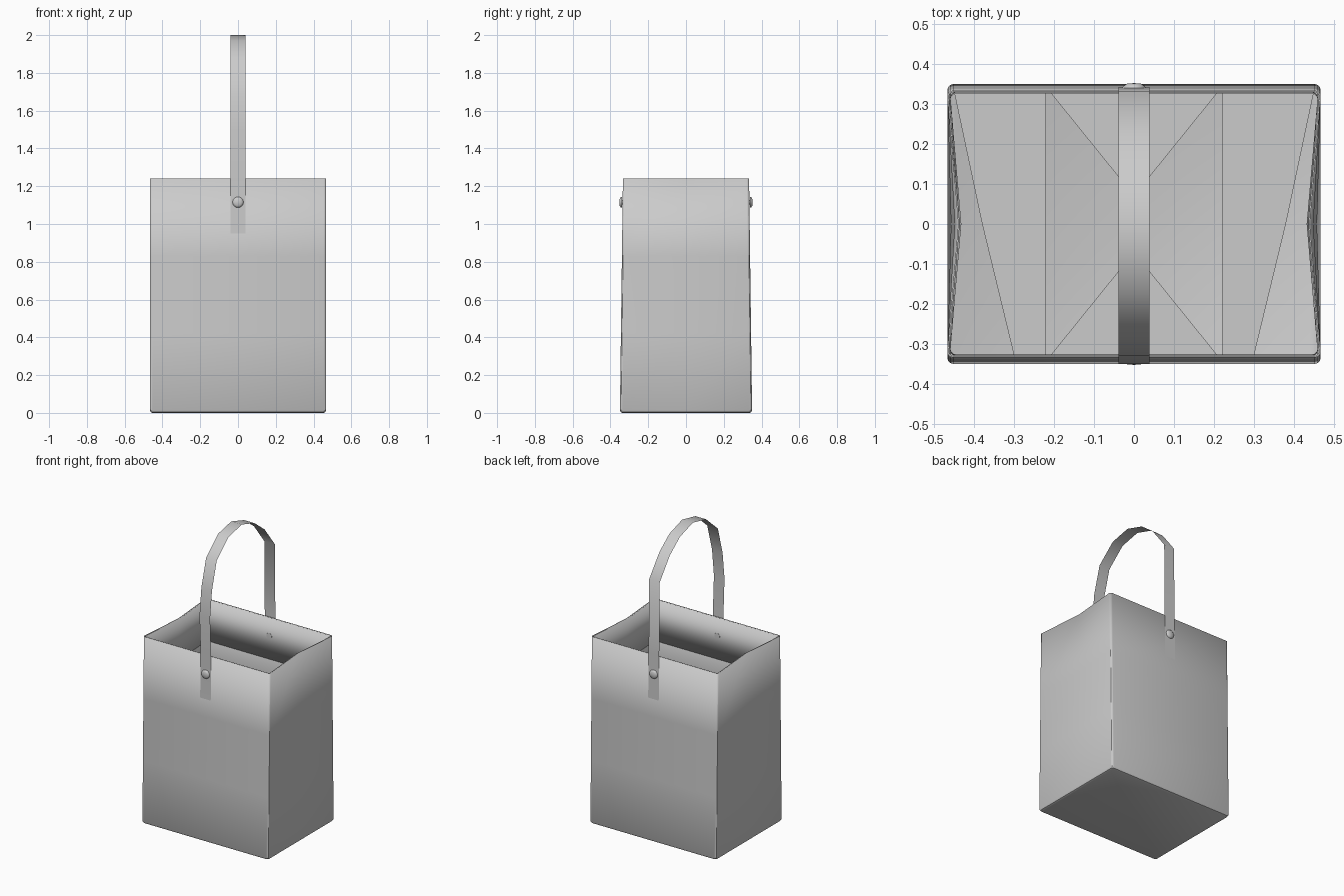
import bpy, bmesh, math

if "Cube" in bpy.data.objects:
    bpy.data.objects.remove(bpy.data.objects["Cube"])

H = 1.24


def make(name, verts, faces, angle=30, thick=0.0):
    me = bpy.data.meshes.new(name)
    me.from_pydata(verts, [], faces)
    me.update()
    ob = bpy.data.objects.new(name, me)
    bpy.context.collection.objects.link(ob)
    if thick:
        mod = ob.modifiers.new("thickness", 'SOLIDIFY')
        mod.thickness = thick
        mod.offset = -1
    bpy.ops.object.select_all(action='DESELECT')
    ob.select_set(True)
    bpy.context.view_layer.objects.active = ob
    bpy.ops.object.shade_smooth_by_angle(angle=math.radians(angle))
    return ob


def ring(z, inset=0.0):
    """Rounded rectangle at height z, short sides pinched inward toward the top."""
    t = z / H
    hw, hd, r = 0.467 - inset, 0.35 - 0.016 * t - inset, 0.014
    pts = []
    for k, (sx, sy) in enumerate([(1, 1), (-1, 1), (-1, -1), (1, -1)]):
        if k in (0, 2):
            pts.append((sx * (hw - 0.027 * t), 0, z))
        for i in range(4):
            a = math.pi / 2 * (k + i / 3)
            pts.append((sx * (hw - r) + r * math.cos(a),
                        sy * (hd - r) + r * math.sin(a), z))
    return pts


def loft(rings, floor=False):
    n = len(rings[0])
    verts = [p for r in rings for p in r]
    faces = [(j * n + i, j * n + (i + 1) % n, (j + 1) * n + (i + 1) % n, (j + 1) * n + i)
             for j in range(len(rings) - 1) for i in range(n)]
    if floor:
        faces.append(tuple(reversed(range(n))))
    return verts, faces


# Paper bag body with soft bottom edge
levels = [(0, 0.014), (0.004, 0.005), (0.014, 0), (0.42, 0), (0.83, 0), (H, 0)]
make("bag_body", *loft([ring(z, s) for z, s in levels], floor=True), thick=0.004)

# Folded-in rim cuff
make("rim_cuff", *loft([ring(0.96, 0.007), ring(H - 0.001, 0.007)]), thick=0.001)

# Folded floor flaps
for sx, side in ((-1, "left"), (1, "right")):
    make("floor_gusset_" + side,
         [(sx * x, y, 0.009) for x, y in
          [(0.22, -0.33), (0.30, -0.33), (0.38, 0), (0.45, 0.33), (0.22, 0.33)]],
         [(0, 1, 2, 3, 4)])
for sy, side in ((-1, "front"), (1, "back")):
    make("floor_flap_" + side,
         [(x, sy * y, 0.012 + 0.003 * (sy < 0)) for x, y in
          [(-0.21, 0.33), (0.21, 0.33), (0.0, 0.07)]],
         [(0, 1, 2)])

# Strap handle: flat ribbon along a side-view path
path = [(-0.343, 0.95), (-0.338, 1.24), (-0.35, 1.5), (-0.33, 1.68), (-0.28, 1.86),
        (-0.155, 1.97), (-0.015, 2.0), (0.12, 1.957), (0.225, 1.875), (0.333, 1.735),
        (0.338, 1.24), (0.343, 0.95)]
verts = [(x, y, z) for y, z in path for x in (-0.039, 0.039)]
faces = [(2 * i, 2 * i + 1, 2 * i + 3, 2 * i + 2) for i in range(len(path) - 1)]
make("strap_handle", verts, faces, angle=45)

# Rivets holding the strap, domed outside and headed inside
profile = [(0.0, 0.0125), (0.018, 0.011), (0.027, 0.006), (0.029, 0.0),
           (0.012, 0.0), (0.012, -0.008), (0.022, -0.009), (0.02, -0.013), (0.0, -0.014)]
N = 20
for sy, side in ((-1, "front"), (1, "back")):
    rings = [[(r * math.cos(2 * math.pi * i / N), sy * (0.340 + d),
               1.115 + r * math.sin(2 * math.pi * i / N)) for i in range(N)]
             for r, d in profile]
    ob = make("rivet_" + side, *loft(rings), angle=50)
    bm = bmesh.new()
    bm.from_mesh(ob.data)
    bmesh.ops.remove_doubles(bm, verts=bm.verts, dist=0.0001)
    bmesh.ops.recalc_face_normals(bm, faces=bm.faces)
    bm.to_mesh(ob.data)
    bm.free()
